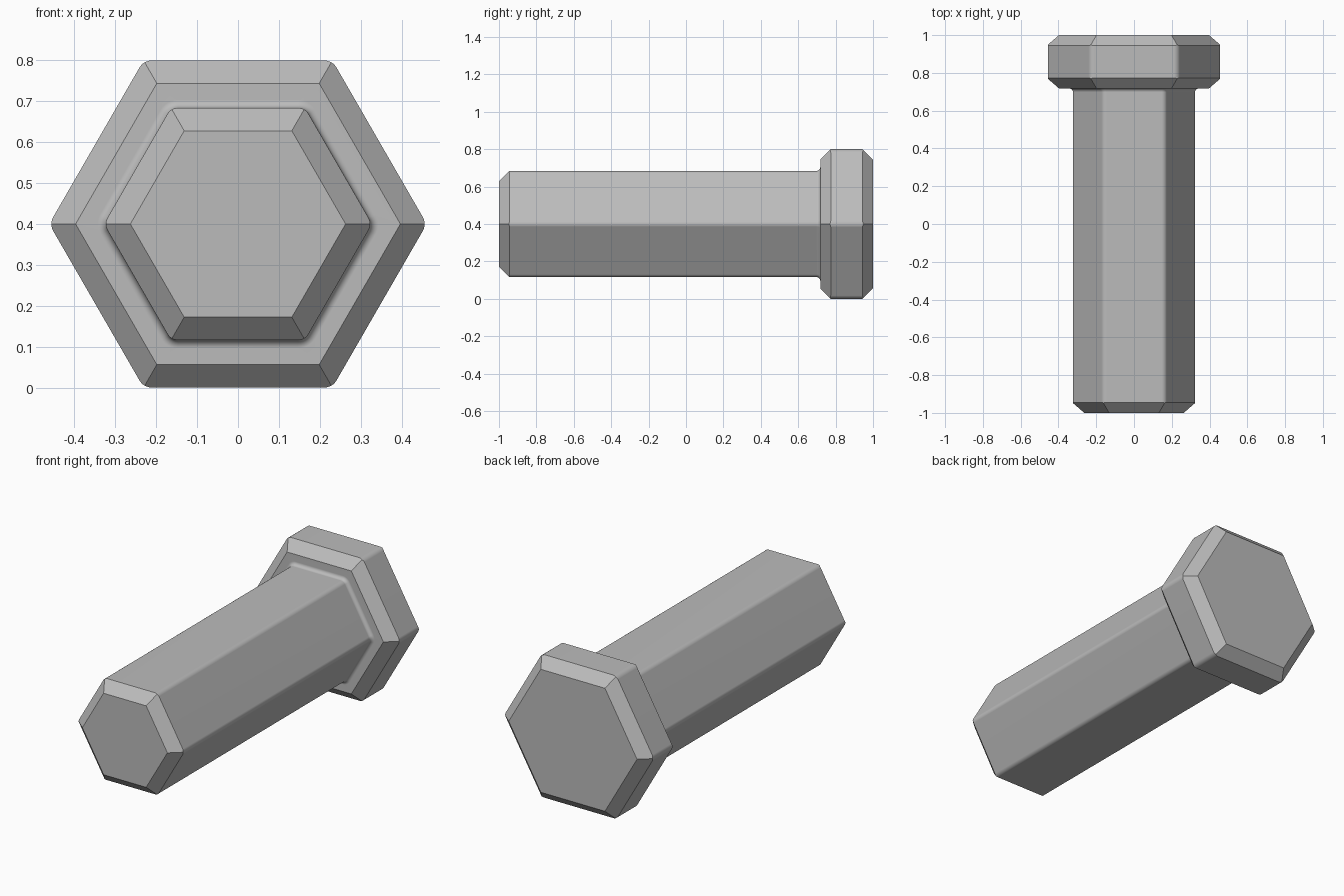
import bpy, bmesh, math

cube = bpy.data.objects.get("Cube")
if cube:
    bpy.data.objects.remove(cube, do_unlink=True)

STEPS = 6          # segments in each rounded corner
CENTRE_Z = 0.4

steel = bpy.data.materials.new("grey_steel")
steel.use_nodes = True
GREY = (0.5, 0.5, 0.5, 1)
steel.diffuse_color = GREY
steel.node_tree.nodes["Principled BSDF"].inputs["Base Color"].default_value = GREY


def hex_ring(bm, y, apothem, radius=0.0, lean=0):
    """Hexagon with rounded corners; lean trims the corners to a 45 degree chamfer."""
    verts = []
    for corner in range(6):
        mid = math.radians(60 * corner)
        dist = (apothem - radius) / math.cos(math.pi / 6)
        for i in range(STEPS + 1):
            turn = math.radians(60) * (i / STEPS - 0.5)
            x = dist * math.cos(mid) + radius * math.cos(mid + turn)
            z = dist * math.sin(mid) + radius * math.sin(mid + turn)
            reach = max(x * math.cos(math.radians(a)) + z * math.sin(math.radians(a))
                        for a in range(30, 390, 60))
            verts.append(bm.verts.new((x, y + lean * (apothem - reach), z + CENTRE_Z)))
    return verts


bm = bmesh.new()

# Shaft: chamfered tip, then straight sides
SHAFT, SHAFT_R = 0.284, 0.03
HEAD, HEAD_R = 0.4, 0.035
CHAMFER, FILLET = 0.056, 0.02
HEAD_Y = 0.718
rings = [
    hex_ring(bm, -1, SHAFT - CHAMFER),
    hex_ring(bm, -1 + CHAMFER, SHAFT, SHAFT_R, lean=-1),
]
# Fillet where the shaft meets the head
for i in range(STEPS + 1):
    a = math.radians(90) * i / STEPS
    grow = FILLET * (1 - math.cos(a))
    rings.append(hex_ring(bm, HEAD_Y - FILLET * (1 - math.sin(a)), SHAFT + grow, SHAFT_R + grow))
# Head: chamfered on both sides
rings += [
    hex_ring(bm, HEAD_Y, HEAD - CHAMFER),
    hex_ring(bm, HEAD_Y + CHAMFER, HEAD, HEAD_R, lean=-1),
    hex_ring(bm, 1 - CHAMFER, HEAD, HEAD_R, lean=1),
    hex_ring(bm, 1, HEAD - CHAMFER),
]

# Skin the rings and cap both ends
for low, high in zip(rings, rings[1:]):
    for i in range(len(low)):
        j = (i + 1) % len(low)
        bm.faces.new((low[i], low[j], high[j], high[i]))
bm.faces.new(rings[0])
bm.faces.new(rings[-1])
bmesh.ops.remove_doubles(bm, verts=bm.verts, dist=1e-5)
bmesh.ops.recalc_face_normals(bm, faces=bm.faces)

mesh = bpy.data.meshes.new("hex_bolt")
bm.to_mesh(mesh)
bm.free()
mesh.materials.append(steel)
bolt = bpy.data.objects.new("hex_bolt", mesh)
bpy.context.collection.objects.link(bolt)

# Smooth rounded corners, crisp chamfers, flat sides
bpy.ops.object.select_all(action="DESELECT")
bolt.select_set(True)
bpy.context.view_layer.objects.active = bolt
bpy.ops.object.shade_smooth_by_angle(angle=math.radians(30))
weighted = bolt.modifiers.new("flat_sides", "WEIGHTED_NORMAL")
weighted.keep_sharp = True
